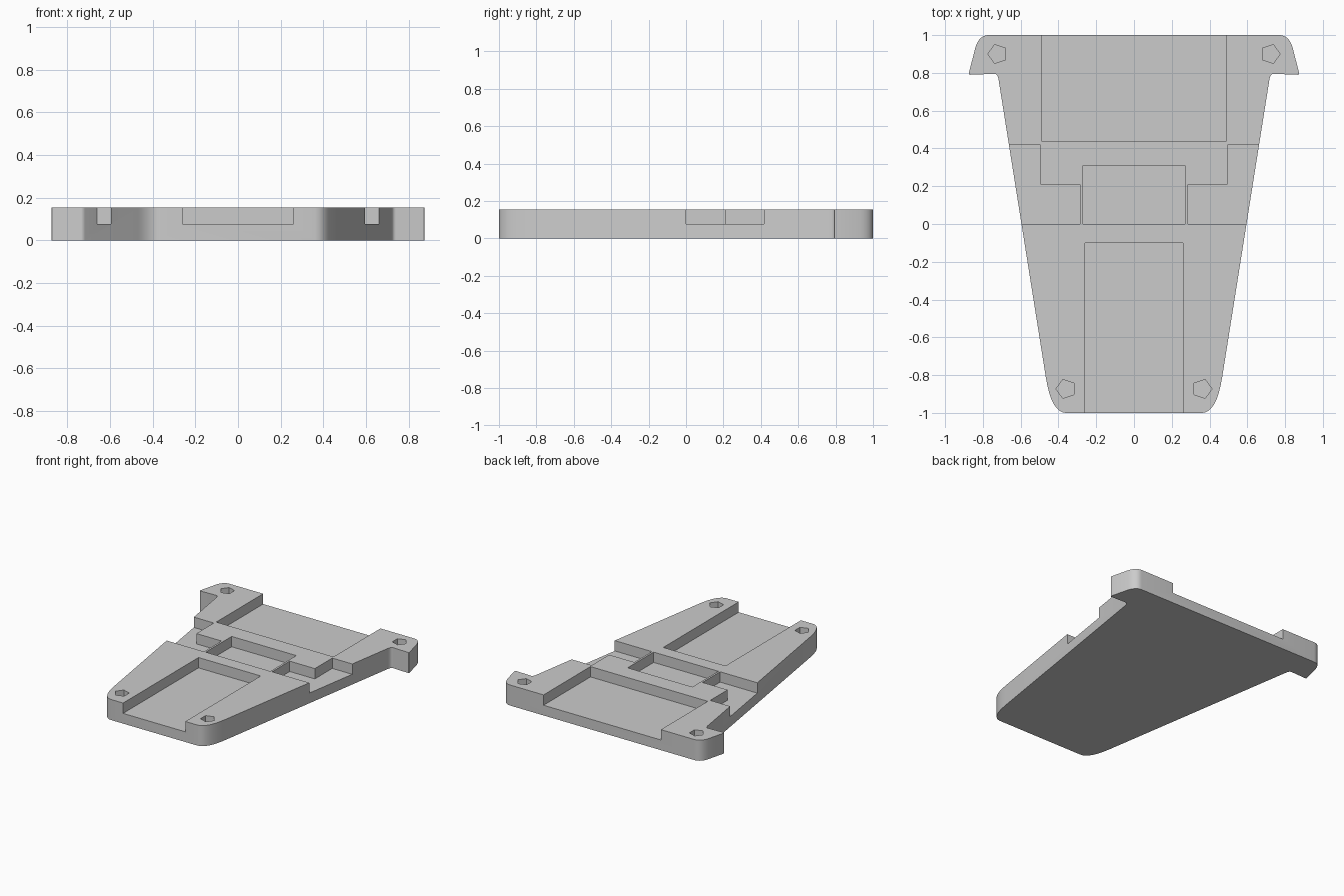
import bpy, bmesh, math
from mathutils import Vector

HEIGHT, FLOOR = 0.155, 0.077

if "Cube" in bpy.data.objects:
    bpy.data.objects.remove(bpy.data.objects["Cube"], do_unlink=True)

grey = bpy.data.materials.new("light grey")
grey.use_nodes = True
grey.diffuse_color = (0.6, 0.6, 0.6, 1)
grey.node_tree.nodes["Principled BSDF"].inputs["Base Color"].default_value = grey.diffuse_color


def prism(bm, outline, z0, z1):
    """Extrude a flat outline between two heights."""
    face = bm.faces.new([bm.verts.new((x, y, z0)) for x, y in outline])
    top = bmesh.ops.extrude_face_region(bm, geom=[face])["geom"]
    verts = [v for v in top if isinstance(v, bmesh.types.BMVert)]
    bmesh.ops.translate(bm, verts=verts, vec=(0, 0, z1 - z0))


def make_object(name, bm):
    bmesh.ops.recalc_face_normals(bm, faces=bm.faces)
    mesh = bpy.data.meshes.new(name)
    bm.to_mesh(mesh)
    bm.free()
    mesh.materials.append(grey)
    obj = bpy.data.objects.new(name, mesh)
    bpy.context.collection.objects.link(obj)
    return obj


def bend(start, corner, end, steps=8):
    """Rounded corner from start to end."""
    a, b, c = Vector(start), Vector(corner), Vector(end)
    ts = [i / steps for i in range(steps + 1)]
    return [tuple(a * (1 - t) ** 2 + b * 2 * t * (1 - t) + c * t * t) for t in ts]


def mirrored(points):
    return [(-x, y) for x, y in reversed(points)]


def box(x, y0, y1):
    return [(-x, y0), (x, y0), (x, y1), (-x, y1)]


# Tapered plate with rounded corners and ears at the back
side = bend((0.36, -1), (0.437, -1), (0.467, -0.81))
side += bend((0.717, 0.765), (0.722, 0.795), (0.74, 0.795), 4)
side += bend((0.866, 0.79), (0.876, 0.79), (0.874, 0.8), 3)
side += bend((0.846, 0.91), (0.828, 1), (0.77, 1))
bm = bmesh.new()
prism(bm, side + mirrored(side), 0, HEIGHT)
plate = make_object("base_plate", bm)

# Pockets: front channel, centre recess, back channel
bm = bmesh.new()
pockets = [box(0.26, -1.1, -0.1), box(0.27, 0, 0.31), box(0.49, 0.44, 1.1)]

# Stepped notches open to the sides
notch = [(0.285, 0), (0.9, 0), (0.9, 0.418), (0.495, 0.418), (0.495, 0.21), (0.285, 0.21)]
pockets += [notch, mirrored(notch)]

# Five-sided screw holes
for cx, cy in ((0.722, 0.9), (0.361, -0.873)):
    hole = [(cx + 0.052 * math.cos(math.tau * i / 5), cy + 0.052 * math.sin(math.tau * i / 5))
            for i in range(5)]
    pockets += [hole, mirrored(hole)]
for outline in pockets:
    prism(bm, outline, FLOOR, HEIGHT + 0.1)
cutter = make_object("pocket_cutter", bm)
cutter.hide_render = True

# Carve the pockets and smooth only the rounded corners
cut = plate.modifiers.new("pockets", "BOOLEAN")
cut.operation = "DIFFERENCE"
cut.solver = "EXACT"
cut.object = cutter
bpy.ops.object.select_all(action="DESELECT")
plate.select_set(True)
bpy.context.view_layer.objects.active = plate
bpy.ops.object.modifier_apply(modifier=cut.name)
bpy.data.objects.remove(cutter, do_unlink=True)
bpy.ops.object.shade_smooth_by_angle(angle=math.radians(30))
